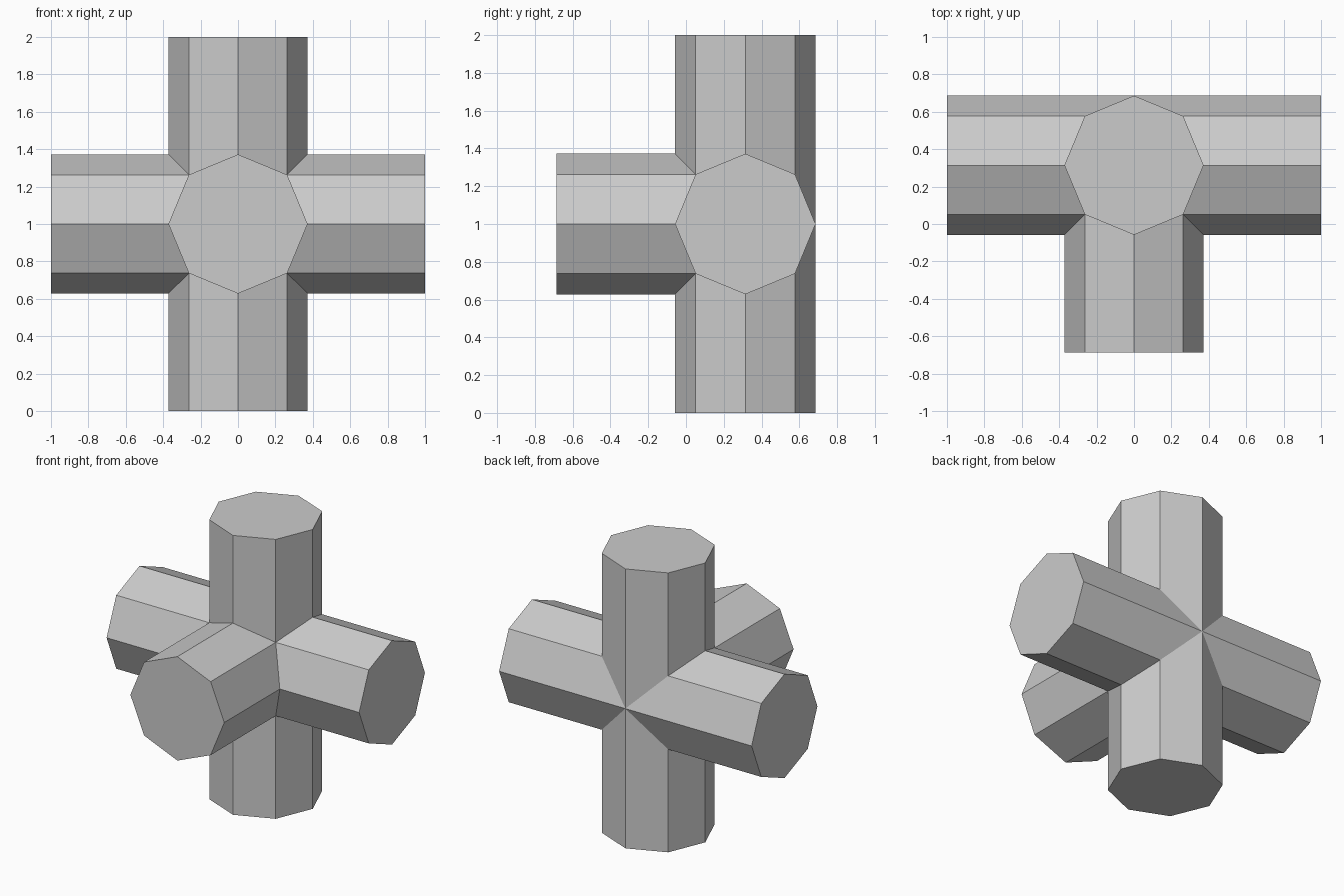
import bpy, bmesh, math
from mathutils import Vector

if "Cube" in bpy.data.objects:
    bpy.data.objects.remove(bpy.data.objects["Cube"])

R = 0.372                       # octagon corner radius
CENTRE = Vector((0, 0.314, 1))  # where the arms meet
ARMS = [Vector(d) for d in ((1, 0, 0), (-1, 0, 0), (0, 0, 1), (0, 0, -1), (0, -1, 0))]


def mitred_arm(d):
    """Octagonal tube from the hub along d, mitred against the other arms."""
    bm = bmesh.new()
    u = Vector((d.y, d.z, d.x))
    v = d.cross(u)
    rings = []
    for t in (0, 1):
        rings.append([bm.verts.new(d * t + R * (u * math.cos(a) + v * math.sin(a)))
                      for a in (i * math.pi / 4 for i in range(8))])
    for i in range(8):
        j = (i + 1) % 8
        bm.faces.new((rings[0][i], rings[0][j], rings[1][j], rings[1][i]))
    bm.faces.new(rings[1])      # end cap
    for e in ARMS:
        if abs(d.dot(e)) < 0.5:
            bmesh.ops.bisect_plane(bm, geom=bm.verts[:] + bm.edges[:] + bm.faces[:],
                                   dist=1e-5, plane_co=(0, 0, 0), plane_no=d - e,
                                   clear_inner=True)
    mesh = bpy.data.meshes.new("arm")
    bm.to_mesh(mesh)
    bm.free()
    return mesh


# Five-way pipe joint: all arms welded into one closed shell
joint = bmesh.new()
for d in ARMS:
    arm = mitred_arm(d)
    joint.from_mesh(arm)
    bpy.data.meshes.remove(arm)
bmesh.ops.remove_doubles(joint, verts=joint.verts[:], dist=1e-4)
bmesh.ops.translate(joint, verts=joint.verts[:], vec=CENTRE)
bmesh.ops.recalc_face_normals(joint, faces=joint.faces[:])

mesh = bpy.data.meshes.new("pipe_joint")
joint.to_mesh(mesh)
joint.free()
obj = bpy.data.objects.new("pipe_joint", mesh)
bpy.context.collection.objects.link(obj)
